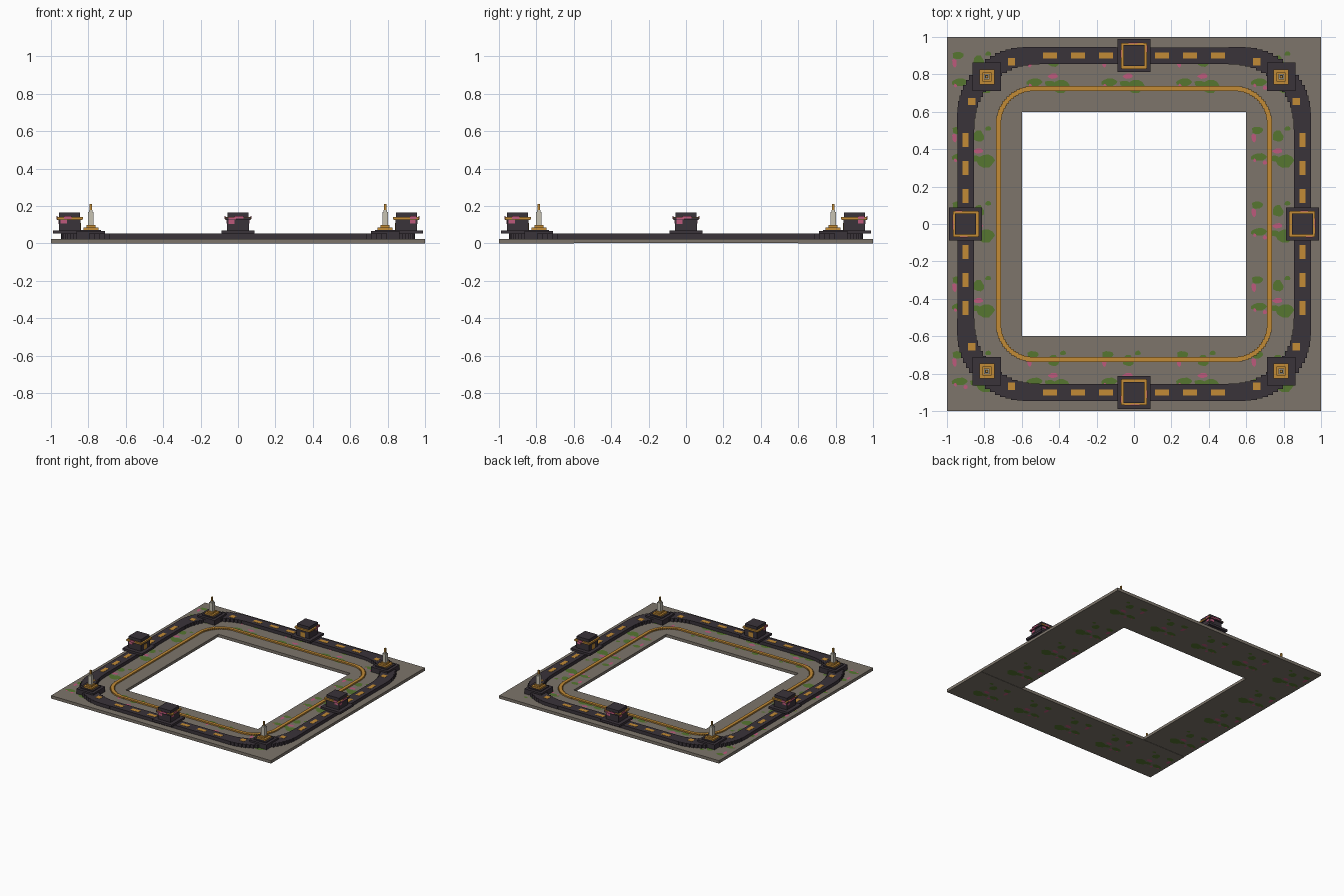
import bpy, bmesh, math, random
from mathutils import Matrix, Vector

if "Cube" in bpy.data.objects:
    bpy.data.objects.remove(bpy.data.objects["Cube"])

random.seed(4)

def material(name, rgb):
    m = bpy.data.materials.new(name)
    m.diffuse_color = (*rgb, 1)
    m.use_nodes = True
    m.node_tree.nodes["Principled BSDF"].inputs["Base Color"].default_value = m.diffuse_color
    return m

STONE = material("warm grey stone", (0.205, 0.178, 0.147))
DARK = material("dark basalt", (0.042, 0.033, 0.042))
GOLD = material("gold", (0.54, 0.26, 0.037))
GREEN = material("moss green", (0.093, 0.18, 0.03))
PINK = material("blossom pink", (0.51, 0.10, 0.20))
PALE = material("pale stone", (0.57, 0.54, 0.45))

def finish(bm, name, mat):
    bmesh.ops.recalc_face_normals(bm, faces=bm.faces)
    me = bpy.data.meshes.new(name)
    bm.to_mesh(me)
    bm.free()
    me.materials.append(mat)
    ob = bpy.data.objects.new(name, me)
    bpy.context.collection.objects.link(ob)
    return ob

def boxes(name, mat, items, turns=4):
    """Boxes given as (x0, x1, y0, y1, z0, z1), repeated around z in quarter turns."""
    bm = bmesh.new()
    for k in range(turns):
        rot = Matrix.Rotation(k * math.pi / 2, 4, 'Z')
        for x0, x1, y0, y1, z0, z1 in items:
            c = Vector(((x0 + x1) / 2, (y0 + y1) / 2, (z0 + z1) / 2))
            bmesh.ops.create_cube(bm, size=1, matrix=rot @ Matrix.Translation(c)
                                  @ Matrix.Diagonal((x1 - x0, y1 - y0, z1 - z0, 1)))
    return finish(bm, name, mat)

def block(cx, cy, hx, hy, z0, z1):
    return (cx - hx, cx + hx, cy - hy, cy + hy, z0, z1)

def corner_steps(straight, radius, half, steps, z0, z1):
    """Square blocks stepped along a quarter circle."""
    out = []
    for i in range(steps + 1):
        a = math.pi / 2 * i / steps
        out.append(block(straight + radius * math.cos(a), -straight - radius * math.sin(a),
                         half, half, z0, z1))
    return out

# Base slabs: two long ones, two short ones between them
boxes("long_base_slabs", STONE, [(-1, 1, -1, -0.6, 0.001, 0.025), (-1, 1, 0.6, 1, 0.001, 0.025)], 1)
boxes("short_base_slabs", STONE, [(-1, -0.6, -0.6, 0.6, 0.003, 0.025), (0.6, 1, -0.6, 0.6, 0.003, 0.025)], 1)

# Moss and blossom patches: (x, y, half width, half height) inside a 0.4 tile
MOSS = [(0.07, 0.16, 0.05, 0.022), (0.21, 0.14, 0.05, 0.04), (0.06, 0.30, 0.035, 0.02),
        (0.17, 0.27, 0.032, 0.03), (0.22, 0.31, 0.018, 0.014), (0.15, 0.15, 0.03, 0.018)]
BLOOM = [(0.04, 0.26, 0.014, 0.025), (0.10, 0.13, 0.012, 0.012), (0.17, 0.19, 0.03, 0.014),
         (0.045, 0.14, 0.01, 0.01)]

def patches(name, mat, spots, lift):
    bm = bmesh.new()
    shapes = [[random.uniform(0.75, 1.1) for _ in range(10)] for _ in spots]
    for i in range(5):
        for j in range(5):
            if 0 < i < 4 and 0 < j < 4:
                continue  # open middle
            for (x, y, w, h), shape in zip(spots, shapes):
                cx, cy = -1 + 0.4 * i + x, -1 + 0.4 * j + y
                for z in (0.025 + lift, 0.001 - lift if j in (0, 4) else 0.003 - lift):
                    vs = [bm.verts.new((cx + w * r * math.cos(math.tau * n / 10),
                                        cy + h * r * math.sin(math.tau * n / 10), z))
                          for n, r in enumerate(shape)]
                    f = bm.faces.new(vs if z > 0.01 else vs[::-1])
    me = bpy.data.meshes.new(name)
    bm.to_mesh(me)
    bm.free()
    me.materials.append(mat)
    bpy.context.collection.objects.link(bpy.data.objects.new(name, me))

patches("moss_patches", GREEN, MOSS, 0.0006)
patches("blossom_patches", PINK, BLOOM, 0.001)

# Raised road with stepped corners
boxes("road", DARK, [(-0.56, 0.56, -0.945, -0.855, 0.02, 0.052)]
      + corner_steps(0.55, 0.35, 0.046, 18, 0.02, 0.052))

# Gold dashes and corner studs
dashes = [block(s * x, -0.9, 0.037, 0.016, 0.05, 0.0535) for s in (-1, 1) for x in (0.15, 0.3, 0.45)]
studs = [block(s * 0.655, -0.868, 0.02, 0.02, 0.05, 0.0535) for s in (-1, 1)]
boxes("road_dashes", GOLD, dashes + studs)

# Inner gold kerb with stepped corners
boxes("inner_kerb", GOLD, [(-0.54, 0.54, -0.737, -0.712, 0.02, 0.036)]
      + corner_steps(0.535, 0.19, 0.0125, 18, 0.02, 0.036))

# Gatehouses in the middle of each side
G = -0.9
boxes("gate_plinth", DARK, [block(0, G, 0.088, 0.088, 0.052, 0.07)])
boxes("gate_walls", DARK, [block(0, G, 0.058, 0.058, 0.07, 0.128)])
boxes("gate_eaves", DARK, [block(0, G, 0.067, 0.067, 0.126, 0.139)])
boxes("gate_roof", DARK, [block(0, G, 0.056, 0.056, 0.139, 0.165)])
boxes("gate_gold_rim", GOLD, [block(0, G, 0.067, 0.067, 0.139, 0.141)])
boxes("gate_gold_trim", GOLD, [block(s * 0.068, G, 0.002, 0.067, 0.129, 0.141) for s in (-1, 1)]
      + [block(0, G + 0.068, 0.067, 0.002, 0.129, 0.141),
         block(0, G + 0.059, 0.02, 0.002, 0.07, 0.11)])

# Blossom clusters hanging on the gatehouse walls
boxes("gate_blossoms", PINK, [
    (-0.052, -0.012, G - 0.071, G - 0.066, 0.128, 0.14),
    (-0.02, 0.03, G - 0.071, G - 0.066, 0.134, 0.147),
    (-0.052, -0.02, G - 0.061, G - 0.057, 0.105, 0.126),
    (0.057, 0.061, G - 0.05, G - 0.015, 0.108, 0.126),
    (-0.061, -0.057, G - 0.05, G - 0.02, 0.108, 0.126),
    (-0.071, -0.066, G - 0.055, G - 0.02, 0.132, 0.146),
    (0.066, 0.071, G - 0.03, G + 0.01, 0.132, 0.146)])

# Corner shrines with pillars
C = 0.787
boxes("shrine_base", DARK, [block(C, -C, 0.077, 0.077, 0.02, 0.066),
                            block(C, -C, 0.055, 0.055, 0.066, 0.073)])
boxes("shrine_gold_steps", GOLD, [block(C, -C, 0.04, 0.04, 0.073, 0.086),
                                  block(C, -C, 0.024, 0.024, 0.086, 0.098)])
boxes("shrine_pillar", PALE, [block(C, -C, 0.015, 0.015, 0.098, 0.168),
                              block(C, -C, 0.010, 0.010, 0.168, 0.178)])
boxes("shrine_finial", GOLD, [block(C, -C, 0.006, 0.006, 0.178, 0.21)])
